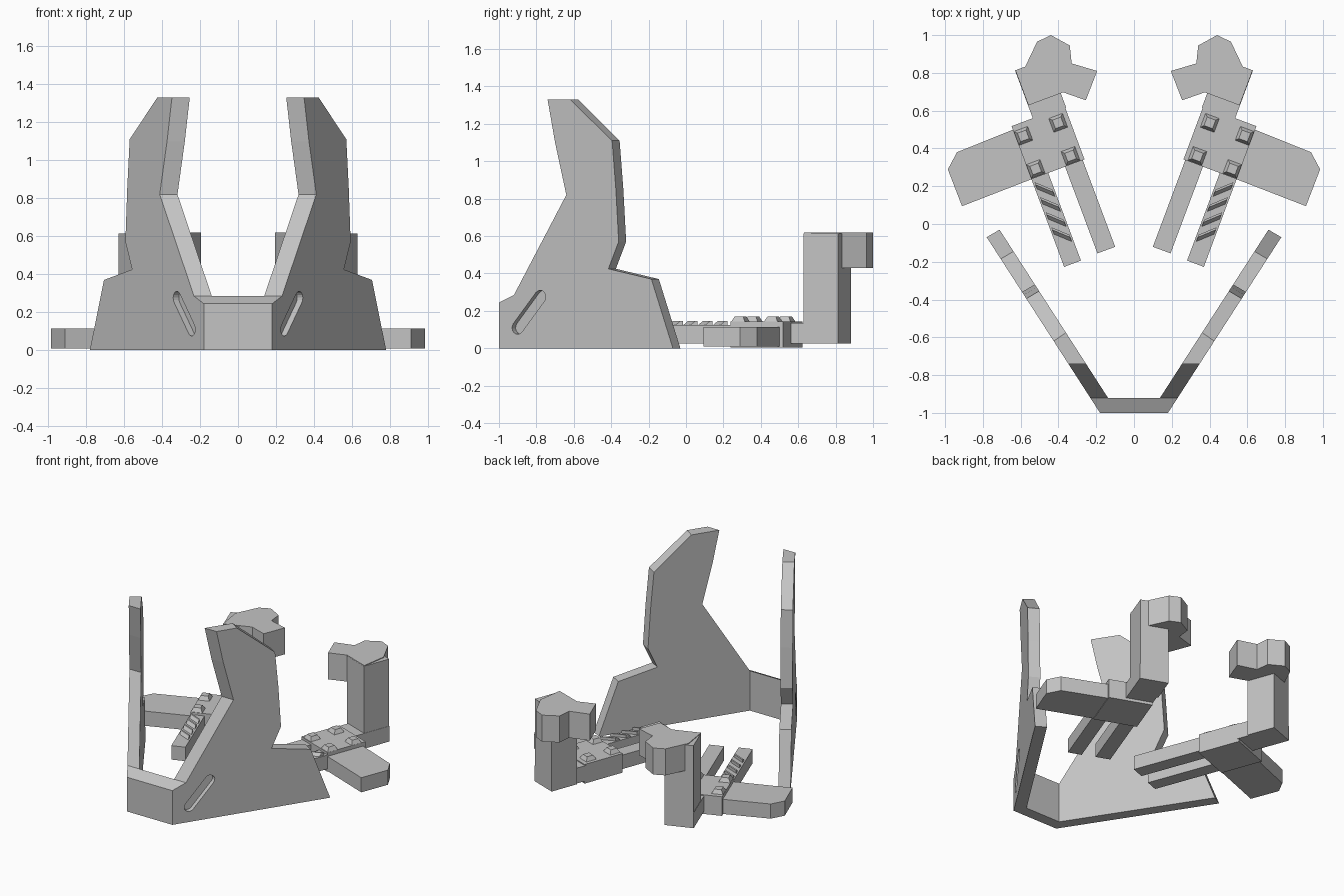
import bpy
import bmesh
import math
from mathutils import Vector

cube = bpy.data.objects.get("Cube")
if cube:
    bpy.data.objects.remove(cube)

GREY = (0.55, 0.55, 0.55, 1)
grey = bpy.data.materials.new("plain grey")
grey.use_nodes = True
grey.diffuse_color = GREY
grey.node_tree.nodes["Principled BSDF"].inputs["Base Color"].default_value = GREY


def loft(name, loop_a, loop_b, mirror=True):
    """Solid between two matching loops of points, mirrored across x."""
    bm = bmesh.new()
    a = [bm.verts.new(p) for p in loop_a]
    b = [bm.verts.new(p) for p in loop_b]
    n = len(a)
    bm.faces.new(a)
    bm.faces.new(b[::-1])
    for i in range(n):
        j = (i + 1) % n
        bm.faces.new((a[i], b[i], b[j], a[j]))
    bmesh.ops.remove_doubles(bm, verts=bm.verts[:], dist=0.0005)
    bmesh.ops.recalc_face_normals(bm, faces=bm.faces[:])
    mesh = bpy.data.meshes.new(name)
    bm.to_mesh(mesh)
    bm.free()
    mesh.materials.append(grey)
    obj = bpy.data.objects.new(name, mesh)
    bpy.context.collection.objects.link(obj)
    if mirror:
        obj.modifiers.new("mirror", "MIRROR")
    return obj


# Swept-back shield walls: each profile point is (y, z, inner y shift, inner z shift)
def outer_x(y):
    return 0.18 + 0.645 * (y + 1)


def inner_x(y):
    return 0.138 + 0.645 * (y + 0.92)


profile = [
    (-1, 0, 0.08, 0), (-1, 0.245, 0.08, 0.04), (-0.92, 0.285, 0, 0),
    (-0.64, 0.82, 0, 0), (-0.7, 1.1, 0, 0), (-0.74, 1.33, 0, 0),
    (-0.62, 1.33, 0.045, 0), (-0.395, 1.11, 0.04, 0), (-0.375, 0.85, 0.04, 0),
    (-0.36, 0.57, 0.04, 0), (-0.415, 0.425, 0.04, 0),
    (-0.185, 0.37, 0.04, 0), (-0.07, 0, 0.04, 0),
]
wall = loft("shield_wall",
            [(outer_x(y), y, z) for y, z, dy, dz in profile],
            [(inner_x(y + dy), y + dy, z + dz) for y, z, dy, dz in profile])

# Slanted rounded slot sunk into each wall
normal = Vector((0.84, -0.542, 0))
slot = []
for cy, cz, start in ((-0.9, 0.11, 141), (-0.78, 0.275, -39)):
    for k in range(9):
        t = math.radians(start + k * 22.5)
        y = cy + 0.03 * math.cos(t)
        slot.append(Vector((outer_x(y), y, cz + 0.035 * math.sin(t))))
cutter = loft("slot_cutter", [p + normal * 0.03 for p in slot],
              [p - normal * 0.035 for p in slot], mirror=False)
cutter.hide_render = True
cut = wall.modifiers.new("slot", "BOOLEAN")
cut.object = cutter
cut.solver = "EXACT"
bpy.context.view_layer.objects.active = wall
bpy.ops.object.modifier_move_to_index(modifier="slot", index=0)
bpy.ops.object.modifier_apply(modifier="slot")
bpy.data.objects.remove(cutter)

# Front panel joining the walls
section = [(-1, 0, 0.18), (-1, 0.245, 0.18), (-0.92, 0.285, 0.138), (-0.92, 0, 0.138)]
loft("front_panel", [(-x, y, z) for y, z, x in section],
     [(x, y, z) for y, z, x in section], mirror=False)

# Rear units: each is laid out in a turned frame around its hub
HUB = Vector((0.455, 0.43, 0))
U = Vector((0.937, -0.35, 0))
V = Vector((0.35, 0.937, 0))


def slab(name, points, z0, z1, top=None):
    place = lambda p, z: HUB + U * p[0] + V * p[1] + Vector((0, 0, z))
    return loft(name, [place(p, z0) for p in points],
                [place(p, z1) for p in (top or points)])


def rect(u0, u1, v0, v1):
    return [(u0, v0), (u1, v0), (u1, v1), (u0, v1)]


def square(u, v, r):
    return rect(u - r, u + r, v - r, v + r)


slab("hub_block", square(0, 0, 0.15), 0.005, 0.142)
for i, u in enumerate((-0.087, 0.11)):
    for j, v in enumerate((-0.107, 0.08)):
        slab(f"hub_stud_{i}{j}", square(u, v, 0.04), 0.14, 0.17, square(u, v, 0.024))

# Side arm with a clipped corner
slab("side_arm", [(0.14, -0.15), (0.544, -0.155), (0.546, 0.054),
                  (0.469, 0.122), (0.14, 0.13)], 0.01, 0.115)

# Two front prongs, the outer one carrying slanted ridges
slab("inner_prong", rect(-0.14, -0.04, -0.64, -0.14), 0.025, 0.125)
slab("outer_prong", rect(0.055, 0.15, -0.645, -0.14), 0.025, 0.125)
for k in range(4):
    v = -0.54 + k * 0.085
    base = [(0.065, v), (0.14, v + 0.07), (0.14, v + 0.115), (0.065, v + 0.045)]
    crest = [(0.065, v + 0.03), (0.14, v + 0.1), base[2], base[3]]
    slab(f"prong_ridge_{k}", base, 0.12, 0.145, crest)

# Back foot, upright post and lobed head
slab("back_foot", rect(-0.155, 0.03, 0.14, 0.42), 0.025, 0.135)
slab("upright_post", rect(-0.165, 0.028, 0.222, 0.42), 0.025, 0.615)
head = [(0.195, 0.81), (0.255, 0.655), (0.375, 0.697), (0.56, 0.63), (0.587, 0.81),
        (0.513, 0.965), (0.44, 1.0), (0.34, 0.945), (0.33, 0.85)]
loft("post_head", [(x, y, 0.43) for x, y in head], [(x, y, 0.62) for x, y in head])
